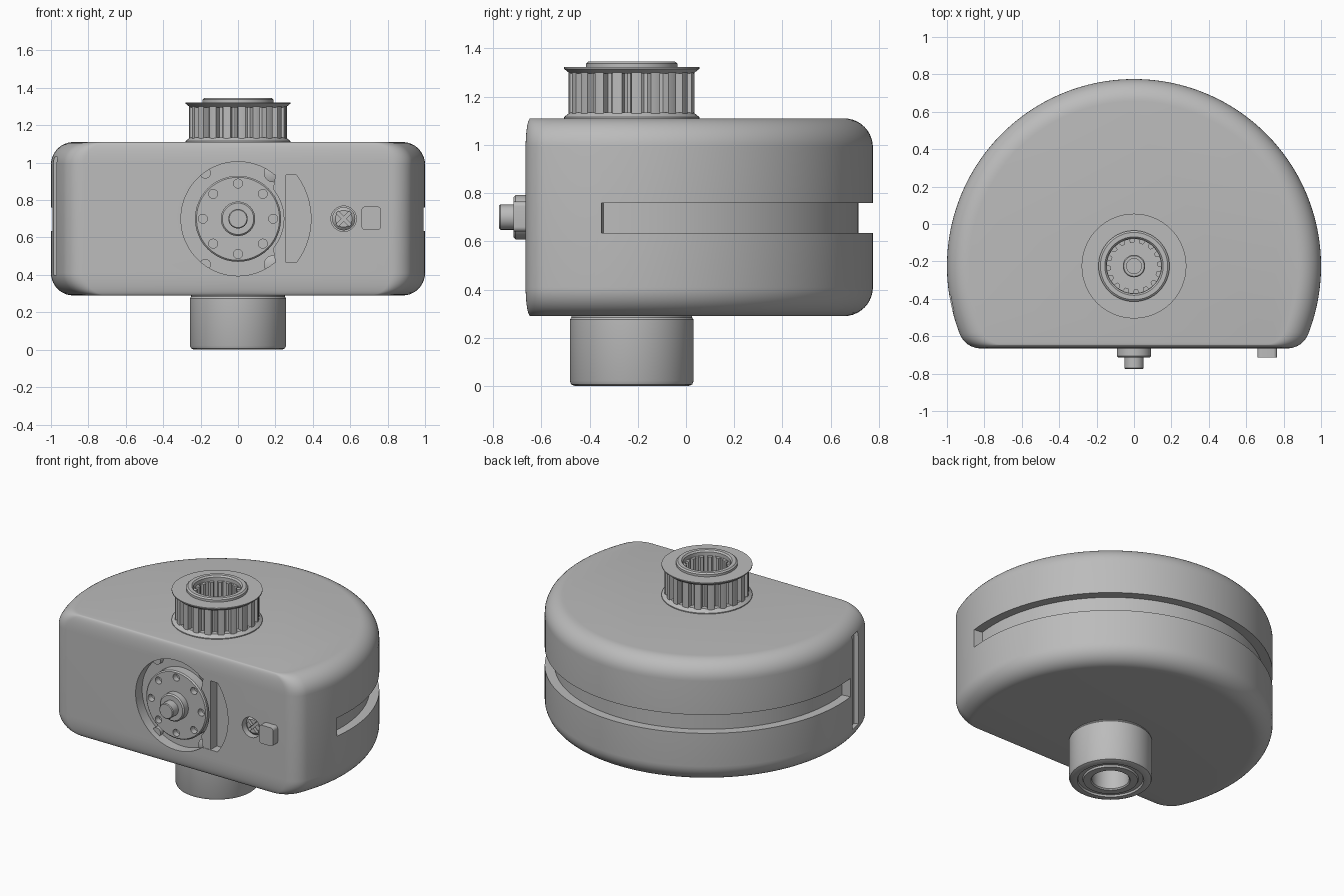
import bpy, bmesh
from math import sin, cos, pi, radians, sqrt, atan2

if bpy.data.objects.get("Cube"):
    bpy.data.objects.remove(bpy.data.objects["Cube"])

grey = bpy.data.materials.new("plain_grey")
grey.use_nodes = True
grey.diffuse_color = (0.5, 0.5, 0.5, 1)
grey.node_tree.nodes["Principled BSDF"].inputs["Base Color"].default_value = (0.5, 0.5, 0.5, 1)

CY = -0.225      # axis of the round housing and pulley
FRONT = -0.665   # flat front face
FZ = 0.7         # height of the front dial
BOTTOM, TOP = 0.29, 1.11


def loft(name, rings):
    """Solid skinned over rings of equal point count, capped at both ends."""
    bm = bmesh.new()
    loops = [[bm.verts.new(p) for p in ring] for ring in rings]
    n = len(loops[0])
    for a, b in zip(loops, loops[1:]):
        for i in range(n):
            j = (i + 1) % n
            bm.faces.new((a[i], a[j], b[j], b[i]))
    bm.faces.new(loops[0][::-1])
    bm.faces.new(loops[-1])
    bmesh.ops.recalc_face_normals(bm, faces=bm.faces)
    mesh = bpy.data.meshes.new(name)
    bm.to_mesh(mesh)
    bm.free()
    mesh.materials.append(grey)
    ob = bpy.data.objects.new(name, mesh)
    bpy.context.collection.objects.link(ob)
    return ob


def arc(r, a0, a1, n, c=(0, 0)):
    return [(c[0] + r * cos(a0 + (a1 - a0) * i / n), c[1] + r * sin(a0 + (a1 - a0) * i / n))
            for i in range(n + 1)]


def circle(r, n):
    return arc(r, 0, 2 * pi, n)[:-1]


def upright(name, profile, n=64):
    """Lathe about the pulley axis from (radius, z) pairs."""
    return loft(name, [[(x, CY + y, z) for x, y in circle(r, n)] for r, z in profile])


def dial(name, profile, x0=0, z0=FZ, n=48):
    """Lathe about a front-to-back axis from (radius, y) pairs."""
    return loft(name, [[(x0 + x, y, z0 + z) for x, z in circle(r, n)] for r, y in profile])


def plate(name, pts, y0, y1):
    """Front-facing outline extruded along y."""
    return loft(name, [[(x, y, z) for x, z in pts] for y in (y0, y1)])


def sector(name, r, a0, a1, z0, z1):
    pts = arc(r, radians(a0), radians(a1), 96) + arc(1.1, radians(a1), radians(a0), 96)
    return loft(name, [[(x, CY + y, z) for x, y in pts] for z in (z0, z1)])


def cut(ob, cutters):
    bpy.context.view_layer.objects.active = ob
    for c in cutters:
        mod = ob.modifiers.new("cut", "BOOLEAN")
        mod.operation, mod.solver, mod.object = "DIFFERENCE", "EXACT", c
        bpy.ops.object.modifier_apply(modifier=mod.name)
        bpy.data.objects.remove(c)


# Housing: round plan with a flat front and rolled top and bottom edges
def housing_ring(t, z):
    r, yf, rc = 1 - 0.12 * t, FRONT + 0.02 * t, 0.12
    cx, cy = sqrt((r - rc) ** 2 - (yf + rc - CY) ** 2), yf + rc - CY
    a = atan2(cy, cx)
    pts = (arc(rc, -pi / 2, a, 10, (cx, cy))[:-1] + arc(r, a, pi - a, 110)
           + arc(rc, pi - a, 1.5 * pi, 10, (-cx, cy))[1:])
    return [(x, CY + y, z) for x, y in pts]


steps = [i * pi / 20 for i in range(11)]
lower = [housing_ring(1 - sin(a), BOTTOM + 0.12 * (1 - cos(a))) for a in steps]
upper = [housing_ring(1 - sin(a), TOP - 0.12 * (1 - cos(a))) for a in reversed(steps)]
housing = loft("housing", lower + upper)

recess = arc(0.305, radians(50.4), radians(309.6), 64) + arc(0.39, radians(-37), radians(37), 20)
cut(housing, [
    sector("slot_cutter", 0.94, -7.2, 187.2, 0.635, 0.76),
    sector("side_notch_cutter", 0.97, 189, 194, 0.4, 1.03),
    plate("recess_cutter", [(x, FZ + z) for x, z in recess], FRONT - 0.1, FRONT + 0.07),
    dial("screw_hole_cutter", [(0.068, FRONT - 0.1), (0.068, FRONT + 0.07)], 0.565),
])

# Front dial with a ring of eight holes, hub and shaft
disc = dial("dial_disc", [(0.23, FRONT + 0.1), (0.23, FRONT + 0.008), (0.222, FRONT)])
cut(disc, [dial("hole_cutter", [(0.024, FRONT - 0.1), (0.024, FRONT + 0.04)],
                0.188 * cos(k * pi / 4), FZ + 0.188 * sin(k * pi / 4), 20) for k in range(8)])
dial("dial_hub", [(0.092, FRONT + 0.02), (0.092, -0.707), (0.084, -0.715)])
dial("dial_shaft", [(0.052, -0.7), (0.052, -0.77), (0.047, -0.775)])

# Stop block beside the dial and screws around the recess
block = arc(0.245, radians(-40), radians(40), 16) + [(0.2, 0.235), (0.257, 0.235), (0.257, -0.235), (0.2, -0.235)]
plate("stop_block", [(x, FZ + z) for x, z in block], FRONT + 0.1, FRONT + 0.003)
for sx in (-1, 1):
    for sz in (-1, 1):
        dial("recess_screw", [(0.05, FRONT + 0.1), (0.05, FRONT + 0.04), (0.025, FRONT + 0.03)],
             0.188, FZ + sz * 0.245, 24) if sx > 0 else dial(
             "recess_screw", [(0.03, FRONT + 0.1), (0.03, FRONT + 0.04)], -0.175, FZ + sz * 0.245, 24)

# Cross-head screw and square button
screw = dial("cross_screw", [(0.062, FRONT + 0.1), (0.062, FRONT + 0.035), (0.045, FRONT + 0.02)], 0.565, n=32)
cross = []
for k in range(4):
    a = pi / 4 + k * pi / 2
    for along, side in ((0.05, -0.009), (0.05, 0.009), (0.0127, 0)):
        b = a if side else a + pi / 4
        cross.append((0.565 + along * cos(b) - side * sin(b), FZ + along * sin(b) + side * cos(b)))
cut(screw, [plate("cross_cutter", cross, FRONT - 0.1, FRONT + 0.05)])
corners = [(0.745, 0.745), (0.68, 0.745), (0.68, 0.66), (0.745, 0.66)]
button = [p for k, c in enumerate(corners)
          for p in arc(0.02, k * pi / 2, (k + 1) * pi / 2, 6, c)]
plate("square_button", button, FRONT + 0.05, -0.715)

# Toothed pulley: lower flange, teeth, upper flange with collar and bore
upright("pulley_lower_flange", [(0.26, TOP - 0.02), (0.28, TOP), (0.28, TOP + 0.006), (0.255, TOP + 0.025)])
teeth = []
for k in range(20):
    for f, r in ((0, 0.26), (0.25, 0.262), (0.5, 0.26), (0.56, 0.225), (0.75, 0.218), (0.94, 0.225)):
        a = (k + f) * pi / 10
        teeth.append((r * cos(a), CY + r * sin(a)))
pulley = loft("pulley_teeth", [[(x, y, z) for x, y in teeth] for z in (1.12, 1.305)])
cut(pulley, [upright("bore_cutter", [(0.147, 1.135), (0.147, 1.4)])])
flange = upright("pulley_upper_flange", [(0.255, 1.295), (0.28, 1.315), (0.28, 1.322), (0.19, 1.322),
                                         (0.19, 1.337), (0.18, 1.345)])
cut(flange, [upright("collar_cutter", [(0.147, 1.2), (0.147, 1.335), (0.17, 1.36)])])
spline = []
for k in range(16):
    for f, r in ((0, 0.125), (0.4, 0.125), (0.5, 0.145), (0.9, 0.145)):
        a = (k + f) * pi / 8
        spline.append((r * cos(a), CY + r * sin(a)))
sleeve = upright("pulley_splined_sleeve", [(0.148, 1.13), (0.148, 1.31)])
cut(sleeve, [loft("spline_cutter", [[(x, y, z) for x, y in spline] for z in (1.14, 1.4)])])
upright("pulley_shaft", [(0.06, 1.13), (0.06, 1.19), (0.055, 1.195), (0.04, 1.195), (0.04, 1.15)], 32)

# Bottom knob with grooved end and bore
upright("bottom_knob", [(0.25, 0.31), (0.25, 0.285), (0.257, 0.275), (0.257, 0.022), (0.251, 0.007),
                        (0.235, 0), (0.205, 0), (0.2, 0.012), (0.172, 0.012), (0.167, 0),
                        (0.122, 0), (0.115, 0.008), (0.115, 0.25)])

# Smooth shading with sharp edges kept
bpy.ops.object.select_all(action="DESELECT")
for ob in bpy.context.scene.objects:
    if ob.type == "MESH":
        ob.select_set(True)
        bpy.context.view_layer.objects.active = ob
bpy.ops.object.shade_smooth_by_angle(angle=radians(30))
